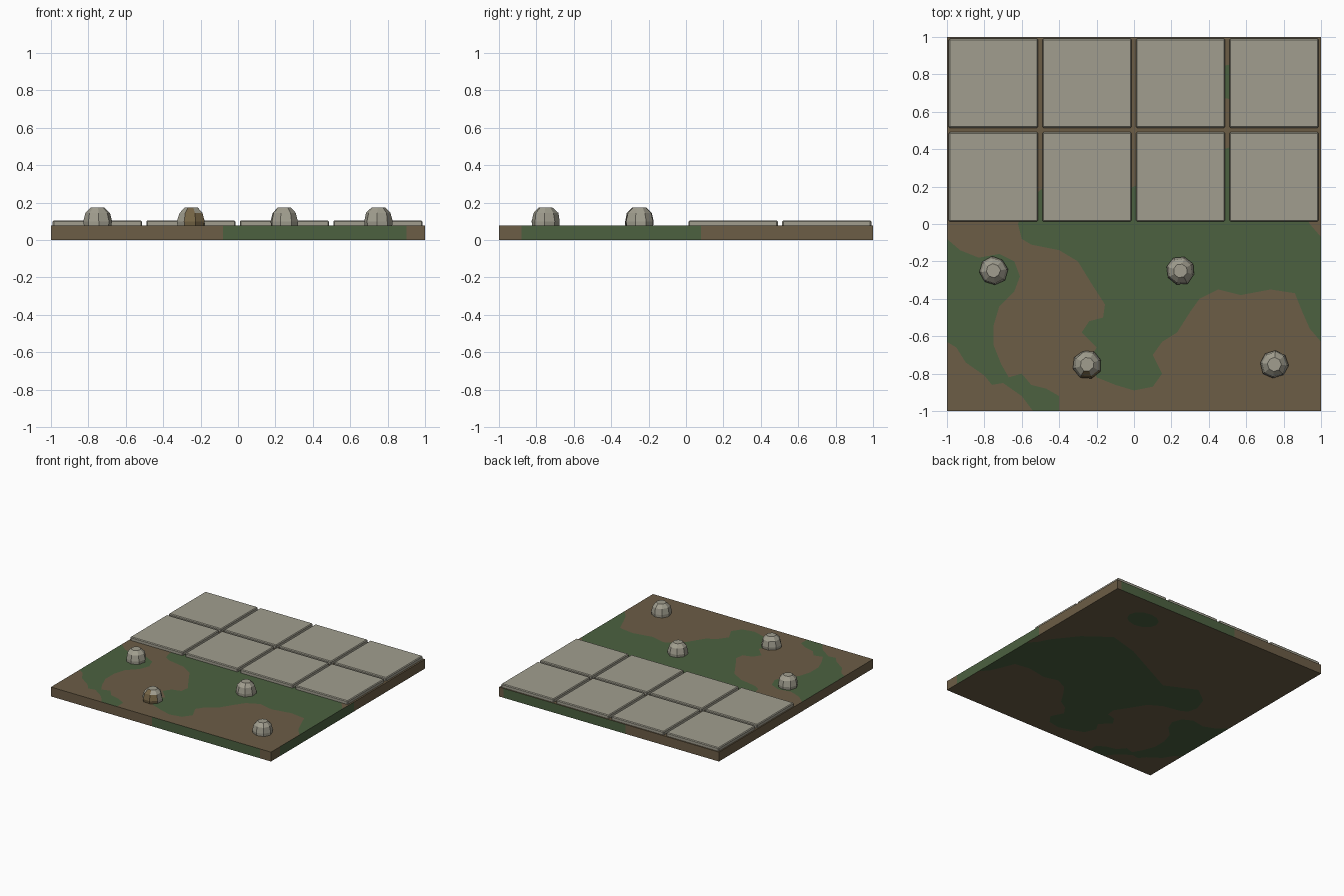
import bpy, bmesh, math, random
from mathutils import Vector
from mathutils.geometry import delaunay_2d_cdt

if "Cube" in bpy.data.objects:
    bpy.data.objects.remove(bpy.data.objects["Cube"])

random.seed(4)
SLAB_TOP, TILE_TOP = 0.077, 0.105


def material(name, rgb):
    m = bpy.data.materials.new(name)
    lin = [((c / 255 + 0.055) / 1.055) ** 2.4 for c in rgb]
    m.diffuse_color = (*lin, 1)
    m.use_nodes = True
    m.node_tree.nodes["Principled BSDF"].inputs["Base Color"].default_value = m.diffuse_color
    return m


BROWN = material("earth brown", (108, 93, 70))
GREEN = material("moss green", (76, 97, 64))
STONE = material("pale stone", (161, 158, 143))
DIRT = material("rock dirt", (118, 101, 70))


def finish(name, bm, mats):
    bmesh.ops.recalc_face_normals(bm, faces=bm.faces[:])
    me = bpy.data.meshes.new(name)
    bm.to_mesh(me)
    bm.free()
    for m in mats:
        me.materials.append(m)
    ob = bpy.data.objects.new(name, me)
    bpy.context.collection.objects.link(ob)
    return ob


# Outlines of the green moss patches, seen from above
moss_main = [(-.62, 0), (-.6, -.08), (-.55, -.11), (-.4, -.14), (-.3, -.2), (-.22, -.33),
             (-.155, -.43), (-.165, -.5), (-.24, -.52), (-.28, -.58), (-.2, -.66), (-.24, -.73),
             (-.2, -.82), (-.1, -.86), (0, -.89), (.1, -.87), (.15, -.8), (.1, -.7),
             (.15, -.63), (.23, -.58), (.3, -.47), (.35, -.4), (.45, -.35), (.57, -.38),
             (.73, -.35), (.86, -.37), (.9, -.47), (.94, -.56), (1, -.63), (1, -.07),
             (.94, 0), (.9, .08), (.75, .27), (.55, .42), (.3, .35), (0, .2),
             (-.2, .1), (-.45, .22), (-.58, .12)]
moss_left = [(-1, -.08), (-.93, -.14), (-.83, -.18), (-.72, -.16), (-.64, -.2), (-.61, -.28),
             (-.64, -.36), (-.72, -.44), (-.75, -.54), (-.75, -.65), (-.71, -.75), (-.67, -.82),
             (-.6, -.8), (-.55, -.86), (-.47, -.88), (-.4, -.92), (-.4, -1), (-.54, -1),
             (-.6, -.92), (-.7, -.85), (-.76, -.86), (-.8, -.81), (-.9, -.74), (-.95, -.66),
             (-1, -.63)]
moss_spot = [(.55 + .13 * math.cos(a * math.tau / 12), .76 + .1 * math.sin(a * math.tau / 12))
             for a in range(12)]
patches = [moss_main, moss_left, moss_spot]


def inside(x, y, poly):
    hit = False
    for (x1, y1), (x2, y2) in zip(poly, poly[1:] + poly[:1]):
        if (y1 > y) != (y2 > y) and x < x1 + (y - y1) * (x2 - x1) / (y2 - y1):
            hit = not hit
    return hit


# Ground slab: flat triangulation that follows the moss outlines, then extruded
border = [(-1, -1), (-.08, -1), (.9, -1), (1, -1), (1, -.88), (1, .08), (1, 1),
          (.96, 1), (-.15, 1), (-1, 1)]
pts, edges = [], []
for loop in [border] + patches:
    s, n = len(pts), len(loop)
    pts += [Vector(p) for p in loop]
    edges += [(s + i, s + (i + 1) % n) for i in range(n)]
co, _, tris, *_ = delaunay_2d_cdt(pts, edges, [], 0, 1e-5)
bm = bmesh.new()
vs = [bm.verts.new((p.x, p.y, 0)) for p in co]
for t in tris:
    bm.faces.new([vs[i] for i in t])
ext = bmesh.ops.extrude_face_region(bm, geom=bm.faces[:], use_keep_orig=True)
for v in ext["geom"]:
    if isinstance(v, bmesh.types.BMVert):
        v.co.z = SLAB_TOP
bmesh.ops.recalc_face_normals(bm, faces=bm.faces[:])
for f in bm.faces:
    c, n = f.calc_center_median(), f.normal
    if abs(n.z) > 0.5:
        green = any(inside(c.x, c.y, p) for p in patches)
    elif n.y < -0.5:
        green = -.08 < c.x < .9
    elif n.x > 0.5:
        green = -.88 < c.y < .08
    else:
        green = n.y > 0.5 and -.15 < c.x < .96
    f.material_index = int(green)
finish("ground_slab", bm, [BROWN, GREEN])

# Paving tiles: two rows of four, slightly bevelled
for row, y in enumerate((.2475, .7475)):
    for col in range(4):
        bm = bmesh.new()
        bmesh.ops.create_cube(bm, size=1)
        for v in bm.verts:
            v.co = (v.co.x * .477 - .752 + .5 * col, v.co.y * .477 + y + .005,
                    TILE_TOP if v.co.z > 0 else SLAB_TOP - .002)
        rim = [e for e in bm.edges if any(v.co.z > .1 for v in e.verts)]
        bmesh.ops.bevel(bm, geom=rim, offset=.006, segments=1, affect='EDGES')
        finish(f"paving_tile_{row + 1}_{col + 1}", bm, [STONE])


# Low-poly rocks: tapering seven-sided rings with a flat cap
def rock(name, x, y, turn, dirty=False):
    bm = bmesh.new()
    rings = []
    for r, z in ((.074, .065), (.078, .1), (.066, .145), (.038, .173)):
        ring = []
        for i in range(8):
            a = turn + i * math.tau / 8
            k = r * random.uniform(.95, 1.04)
            ring.append(bm.verts.new((x + k * math.cos(a), y + k * math.sin(a), z)))
        rings.append(ring)
    for lo, hi in zip(rings, rings[1:]):
        for i in range(8):
            j = (i + 1) % 8
            bm.faces.new((lo[i], lo[j], hi[j], hi[i]))
    bm.faces.new(rings[-1])
    bm.faces.new(rings[0][::-1])
    bm.normal_update()
    if dirty:
        for f in bm.faces:
            n = f.normal
            f.material_index = int(n.y < -.3 and n.x > -.15 and abs(n.z) < .7)
    finish(name, bm, [STONE, DIRT])


rock("rock_back_left", -.752, -.25, .1)
rock("rock_back_right", .248, -.25, .5)
rock("rock_front_left", -.25, -.75, .3, True)
rock("rock_front_right", .75, -.75, .7)
